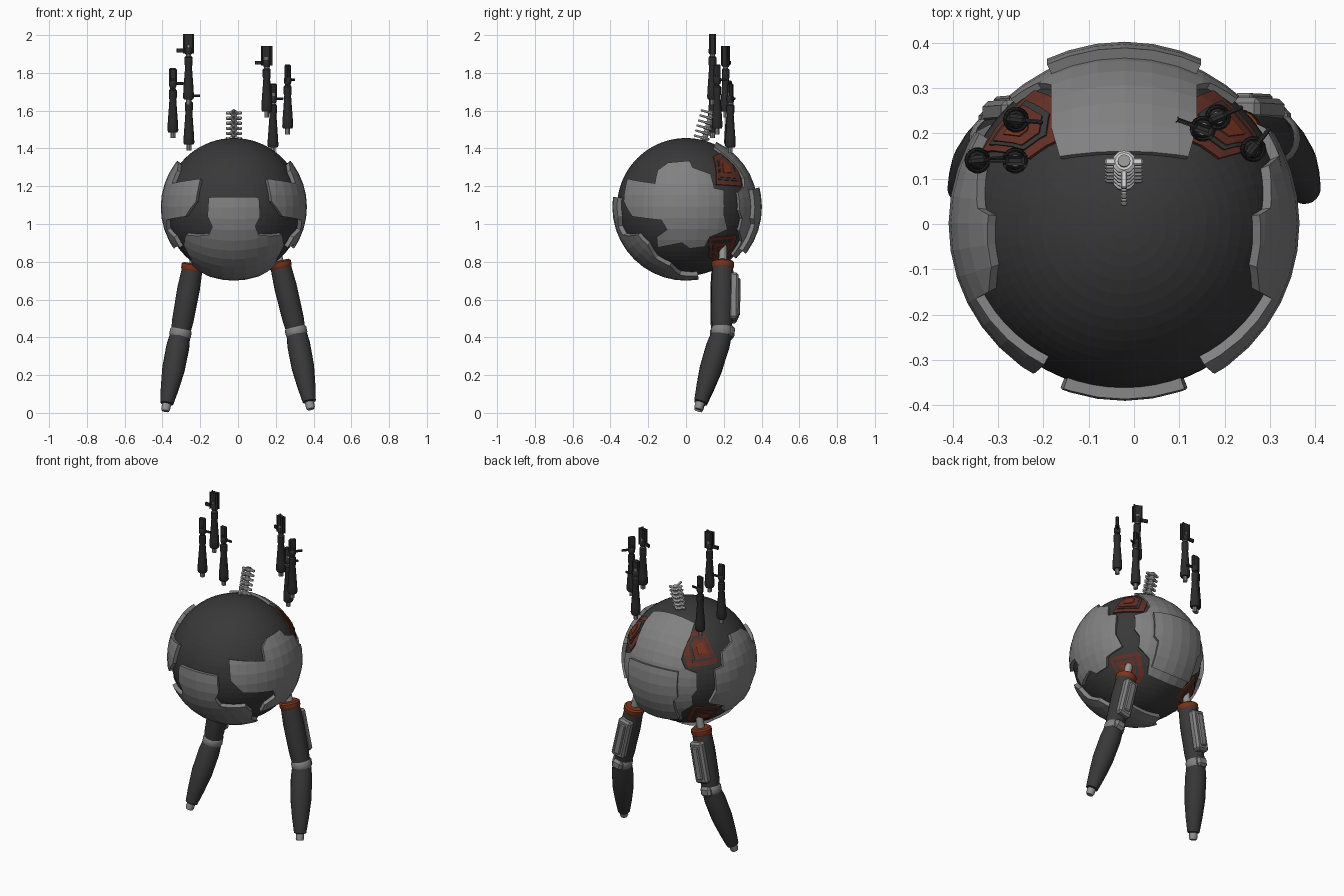
import bpy, bmesh, math
from math import sin, cos, asin, radians, pi
from mathutils import Vector

cube = bpy.data.objects.get("Cube")
if cube:
    bpy.data.objects.remove(cube)

C = Vector((-0.022, 0, 1.09))   # centre of the ball body


def material(name, r, g, b):
    m = bpy.data.materials.new(name)
    m.use_nodes = True
    m.diffuse_color = (r, g, b, 1)
    m.node_tree.nodes["Principled BSDF"].inputs["Base Color"].default_value = (r, g, b, 1)
    return m


DARK = material("charcoal", 0.04, 0.04, 0.04)
BLACK = material("gun black", 0.024, 0.024, 0.025)
GREY = material("armour grey", 0.22, 0.22, 0.22)
STEEL = material("steel", 0.3, 0.3, 0.3)
BONE = material("pale metal", 0.6, 0.6, 0.6)
RED = material("rust red", 0.13, 0.03, 0.02)
ORANGE = material("burnt orange", 0.2, 0.035, 0.012)


def finish(name, bm, mat, smooth=False):
    bmesh.ops.recalc_face_normals(bm, faces=bm.faces)
    me = bpy.data.meshes.new(name)
    bm.to_mesh(me)
    bm.free()
    me.materials.append(mat)
    ob = bpy.data.objects.new(name, me)
    bpy.context.collection.objects.link(ob)
    if smooth:
        bpy.ops.object.select_all(action='DESELECT')
        ob.select_set(True)
        bpy.context.view_layer.objects.active = ob
        bpy.ops.object.shade_smooth_by_angle(angle=radians(35))
    return ob


# Angle pairs to unit directions, one mapping for each face of the ball
def to_side(s):
    return lambda a, b: Vector((s * cos(b) * cos(a), cos(b) * sin(a), sin(b)))


def to_front(a, b):
    return Vector((sin(b), -cos(b) * cos(a), -cos(b) * sin(a)))


def to_back(a, b):
    return Vector((sin(b), cos(b) * cos(a), cos(b) * sin(a)))


def side_angles(points, r):
    """Turn side elevation (y, z) points into longitude and latitude."""
    out = []
    for y, z in points:
        lat = asin((z - C.z) / r)
        out.append((asin(y / (r * cos(lat))), lat))
    return out


def mirrored(half):
    half = [(radians(a), radians(b)) for a, b in half]
    return half + [(a, -b) for a, b in reversed(half)]


def shell(name, outline, direction, r_in, r_out, mat, step=9):
    """Curved plate: flat outline cut in a grid, wrapped on the ball, thickened."""
    bm = bmesh.new()
    bm.faces.new([bm.verts.new((a, b, 0)) for a, b in outline])
    for axis in (Vector((1, 0, 0)), Vector((0, 1, 0))):
        for k in range(-12, 13):
            bmesh.ops.bisect_plane(bm, geom=bm.verts[:] + bm.edges[:] + bm.faces[:],
                                   plane_co=axis * radians(k * step + 0.3), plane_no=axis)
    for v in bm.verts:
        v.co = C + direction(v.co.x, v.co.y) * r_out
    ret = bmesh.ops.extrude_face_region(bm, geom=bm.faces[:], use_keep_orig=True)
    for v in ret["geom"]:
        if isinstance(v, bmesh.types.BMVert):
            v.co = C + (v.co - C) * (r_in / r_out)
    return finish(name, bm, mat)


def lathe(name, p0, p1, profile, mat, segs=20, smooth=True):
    """Turned part along p0-p1; profile is (fraction along, radius)."""
    p0, p1 = Vector(p0), Vector(p1)
    q = (p1 - p0).to_track_quat('Z', 'Y')
    bm = bmesh.new()
    rings = []
    for t, r in profile:
        rings.append([bm.verts.new(p0.lerp(p1, t) + q @ Vector(
            (r * cos(2 * pi * i / segs), r * sin(2 * pi * i / segs), 0))) for i in range(segs)])
    for a, b in zip(rings, rings[1:]):
        for i in range(segs):
            j = (i + 1) % segs
            bm.faces.new((a[i], a[j], b[j], b[i]))
    bm.faces.new(rings[0])
    bm.faces.new(rings[-1])
    return finish(name, bm, mat, smooth)


def box(name, centre, size, quat, mat, bevel=0.0):
    bm = bmesh.new()
    bmesh.ops.create_cube(bm, size=1)
    for v in bm.verts:
        v.co = Vector(centre) + quat @ Vector([v.co[i] * size[i] for i in range(3)])
    if bevel:
        bmesh.ops.bevel(bm, geom=bm.edges[:], offset=bevel, segments=1, affect='EDGES')
    return finish(name, bm, mat)


# Ball body
bm = bmesh.new()
bmesh.ops.create_uvsphere(bm, u_segments=64, v_segments=36, radius=0.365)
bmesh.ops.translate(bm, verts=bm.verts, vec=C)
finish("ball_body", bm, DARK)

# Chin, back and raised back plates
chin = [(-8, 20), (8, 21), (16, 17), (24, 20), (30, 41), (45, 43),
        (60, 36), (75, 34), (85, 22), (100, 18)]
shell("chin_plate", mirrored(chin), to_front, 0.355, 0.39, GREY)
back = [(65, 22), (52, 25), (27, 25), (19, 30), (16, 41), (-4, 42),
        (-12, 37), (-24, 36), (-32, 24), (-46, 20)]
shell("back_plate", mirrored(back), to_back, 0.355, 0.38, GREY)
raised = [(14, 0), (15, 8), (15, 25), (-10, 25), (-14, 21), (-38, 20)]
shell("raised_back_plate", mirrored(raised[1:]), to_back, 0.375, 0.402, GREY)

# Side plates and limb sockets
cheek = [(-.31, 1.24), (-.165, 1.215), (-.15, 1.285), (-.095, 1.325), (.02, 1.335),
         (.035, 1.3), (.13, 1.265), (.15, 1.19), (.2, 1.18), (.2, 1.05), (.22, .97),
         (.125, .93), (.1, .88), (.02, .87), (-.02, .9), (-.15, .875), (-.155, .93),
         (-.1, .97), (-.13, 1.02), (-.285, 1.04), (-.33, 1.12)]
upper = [(.145, 1.36), (.19, 1.38), (.255, 1.33), (.295, 1.2), (.16, 1.21)]
lower = [(.12, .925), (.27, .94), (.235, .84), (.19, .8), (.12, .82)]


def shrink(points, f):
    cy = sum(p[0] for p in points) / len(points)
    cz = sum(p[1] for p in points) / len(points)
    return [(cy + (y - cy) * f, cz + (z - cz) * f) for y, z in points]


for side, s in (("left", 1), ("right", -1)):
    d = to_side(s)
    shell(side + "_side_plate", side_angles(cheek, 0.387), d, 0.355, 0.387, GREY)
    for label, pts in (("arm", upper), ("leg", lower)):
        for i, (f, r, mat) in enumerate(((1, .372, RED), (.72, .375, DARK),
                                         (.58, .378, RED), (.3, .381, ORANGE))):
            shell(f"{side}_{label}_socket_{i}", side_angles(shrink(pts, f), 0.372),
                  d, 0.355, r, mat)


# Legs
def leg(side, hip, knee, foot):
    hip, knee, foot = Vector(hip), Vector(knee), Vector(foot)
    up = (hip - knee).normalized()
    lathe(side + "_hip_rod", hip + up * 0.09, hip - up * 0.05, [(0, .022), (1, .022)], STEEL)
    lathe(side + "_hip_ring", hip + up * 0.005, hip - up * 0.035,
          [(0, .05), (.2, .06), (.8, .06), (1, .055)], ORANGE)
    lathe(side + "_thigh", hip - up * 0.03, knee,
          [(0, .055), (.3, .06), (.8, .057), (1, .05)], DARK)
    q = up.to_track_quat('Z', 'Y')
    back_dir = (Vector((0, 1, 0)) - up * up.y).normalized()
    q = Vector(back_dir).to_track_quat('Y', 'Z')
    q = up.rotation_difference(up) @ q
    across = back_dir.cross(up)
    from mathutils import Matrix
    q = Matrix((across, back_dir, up)).transposed().to_quaternion()
    mid = hip.lerp(knee, 0.5)
    box(side + "_thigh_guard", mid + back_dir * 0.06, (.085, .05, .25), q, GREY, .012)
    box(side + "_thigh_guard_ridge", mid + back_dir * 0.085, (.04, .02, .2), q, GREY, .006)
    # Knee band with a rear point
    lathe(side + "_knee_band", knee + up * 0.025, knee - up * 0.022,
          [(0, .053), (.2, .058), (.8, .058), (1, .053)], GREY)
    box(side + "_knee_cap", knee + back_dir * 0.048, (.07, .04, .06), q, GREY, .014)
    lathe(side + "_shin", knee - up * 0.01, foot,
          [(0, .054), (.15, .061), (.45, .06), (.7, .048), (.9, .035), (.91, .026)], DARK)
    lathe(side + "_foot_peg", knee.lerp(foot, 0.88), foot, [(0, .024), (.8, .024), (1, .02)], STEEL, 12)


leg("left", (.22, .195, .8), (.308, .19, .43), (.385, .065, .02))
leg("right", (-.238, .19, .785), (-.305, .185, .42), (-.385, .065, .01))


# Floating gun-like arms: peg, flared body, shaft, flat head and a side fin
def arm(n, x, y, z, shaft, fin_angle):
    name = f"floating_arm_{n}"
    p, h = Vector((x, y, z)), 0.37
    top = p + Vector((0, 0, h))
    lathe(name + "_peg", p, p + Vector((0, 0, .04)), [(0, .013), (1, .013)], STEEL, 10)
    lathe(name + "_body", p, top, [(.08, .024), (.11, .029), (.22, .027), (.55, .018),
                                  (.58, .021), (.68, .021), (.7, .015)], BLACK, 14)
    lathe(name + "_shaft", p, top, [(.3, .014), (.86, .014)], shaft, 10)
    lathe(name + "_collar", p, top, [(.72, .016), (.75, .02), (.8, .02), (.82, .015)], BLACK, 12)
    q = Vector((cos(fin_angle), sin(fin_angle), 0)).to_track_quat('X', 'Z')
    box(name + "_head", top - Vector((0, 0, .045)), (.042, .022, .09), q, BLACK, .007)
    box(name + "_fin", p + q @ Vector((.035, 0, h * .78)), (.05, .01, .014), q, BLACK, .003)


arm(1, -.345, .14, 1.455, BLACK, 0.1)
arm(2, -.262, .14, 1.63, STEEL, pi)
arm(3, -.26, .23, 1.39, BLACK, -0.1)
arm(4, .152, .21, 1.565, STEEL, 2.8)
arm(5, .185, .235, 1.375, STEEL, 0.4)
arm(6, .263, .165, 1.475, BLACK, 0.9)

# Spine stub of stacked vertebrae
base, tip = Vector((C.x, .095, 1.44)), Vector((C.x, .14, 1.6))
q = (tip - base).to_track_quat('Z', 'Y')
q = Vector((0, 0, 1)).rotation_difference(tip - base)
lathe("spine_core", base, tip, [(0, .014), (1, .014)], STEEL, 12)
for i in range(6):
    c = base.lerp(tip, (i + 0.5) / 6)
    n = q @ Vector((0, 0, .008))
    lathe(f"vertebra_{i}", c - n, c + n, [(0, .02), (.3, .026), (.7, .026), (1, .02)], BONE, 12)
    box(f"vertebra_{i}_wings", c, (.084, .016, .014), q, BONE, .003)
    box(f"vertebra_{i}_spike", c + q @ Vector((0, -.035, 0)), (.014, .05, .012), q, BONE, .003)
